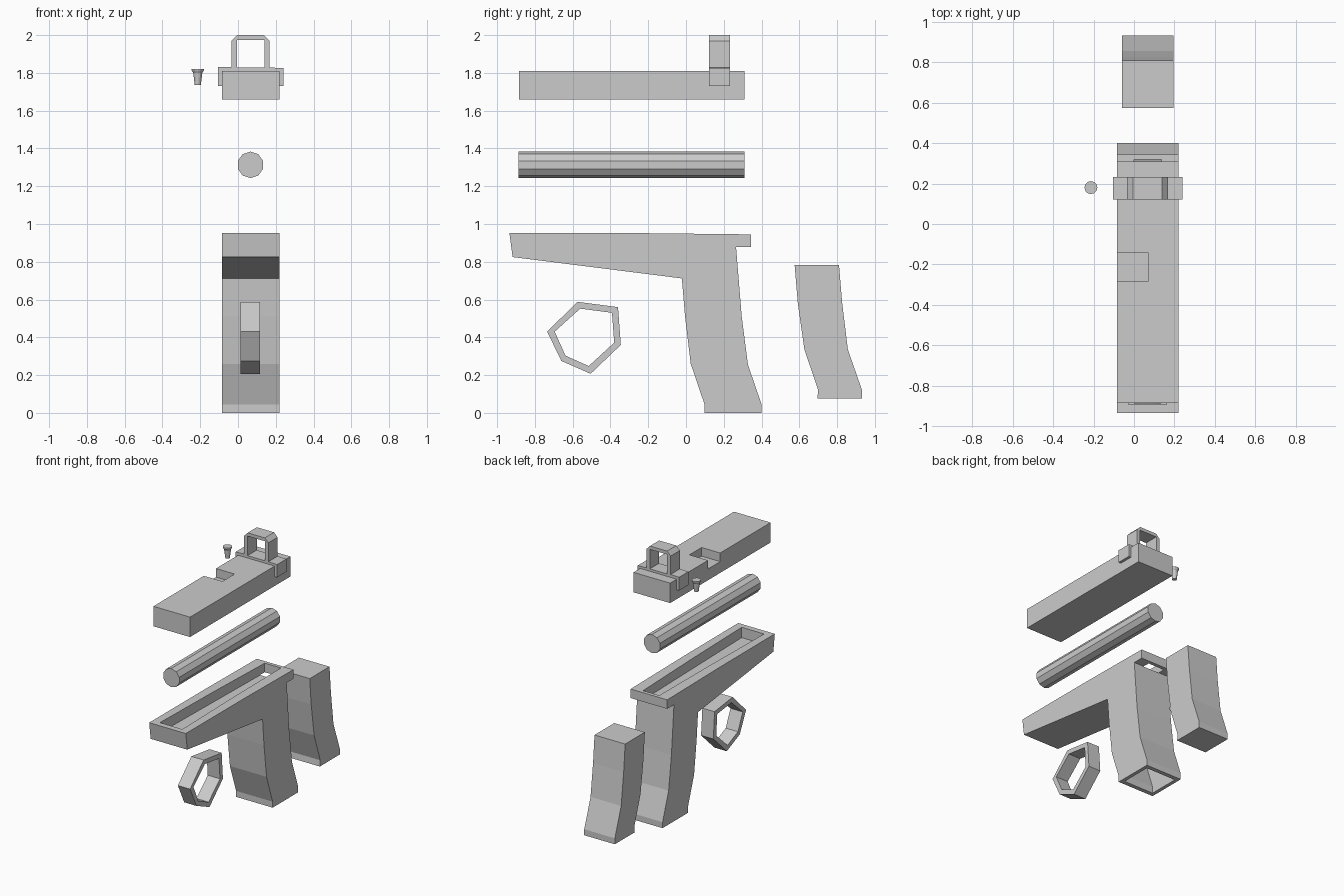
import bpy, bmesh, math
from mathutils import Matrix, Vector

if "Cube" in bpy.data.objects:
    bpy.data.objects.remove(bpy.data.objects["Cube"])


def make_object(name, bm):
    bmesh.ops.recalc_face_normals(bm, faces=bm.faces)
    mesh = bpy.data.meshes.new(name)
    bm.to_mesh(mesh)
    bm.free()
    obj = bpy.data.objects.new(name, mesh)
    bpy.context.collection.objects.link(obj)
    return obj


def loft(name, bottom, top):
    """Solid between two matching outlines of 3D points."""
    bm = bmesh.new()
    a = [bm.verts.new(p) for p in bottom]
    b = [bm.verts.new(p) for p in top]
    n = len(a)
    for i in range(n):
        j = (i + 1) % n
        bm.faces.new((a[i], a[j], b[j], b[i]))
    bm.faces.new(a[::-1])
    bm.faces.new(b)
    return make_object(name, bm)


def side_profile(name, pts, x0, x1):
    return loft(name, [(x0, y, z) for y, z in pts], [(x1, y, z) for y, z in pts])


def box(name, x0, x1, y0, y1, z0, z1):
    return side_profile(name, [(y0, z0), (y1, z0), (y1, z1), (y0, z1)], x0, x1)


def cut(obj, cutter):
    mod = obj.modifiers.new("cut", 'BOOLEAN')
    mod.operation = 'DIFFERENCE'
    mod.solver = 'EXACT'
    mod.object = cutter
    bpy.context.view_layer.objects.active = obj
    bpy.ops.object.modifier_apply(modifier=mod.name)
    bpy.data.objects.remove(cutter)


# Upper slab with a notch in its left edge
upper = box("upper_slab", -0.085, 0.22, -0.885, 0.31, 1.66, 1.81)
cut(upper, box("notch_cutter", -0.2, 0.07, -0.285, -0.14, 1.745, 1.9))

# Saddle bracket with a raised square loop
outline = [(-0.105, 1.73), (-0.105, 1.83), (-0.034, 1.832), (-0.034, 1.97),
           (-0.005, 2.0), (0.138, 2.0), (0.167, 1.97), (0.167, 1.828),
           (0.24, 1.826), (0.24, 1.73), (0.218, 1.73), (0.218, 1.808),
           (-0.083, 1.808), (-0.083, 1.73)]
bracket = loft("saddle_bracket", [(x, 0.122, z) for x, z in outline],
               [(x, 0.232, z) for x, z in outline])
cut(bracket, box("loop_cutter", -0.006, 0.139, 0.0, 0.4, 1.828, 1.975))

# Small screw: head, countersink and tapered shank
bm = bmesh.new()
rings = []
for r, z in [(0.016, 1.735), (0.024, 1.8), (0.032, 1.813), (0.032, 1.821)]:
    rings.append([bm.verts.new((-0.213 + r * math.cos(a), 0.18 + r * math.sin(a), z))
                  for a in (2 * math.pi * i / 12 for i in range(12))])
for lo, hi in zip(rings, rings[1:]):
    for i in range(12):
        j = (i + 1) % 12
        bm.faces.new((lo[i], lo[j], hi[j], hi[i]))
bm.faces.new(rings[0][::-1])
bm.faces.new(rings[-1])
make_object("screw", bm)

# Ten-sided rod, one edge pointing up
ring = [(0.066 + 0.07 * math.sin(a), 1.313 + 0.07 * math.cos(a))
        for a in (math.tau * i / 10 for i in range(10))]
loft("rod", [(x, -0.888, z) for x, z in ring], [(x, 0.31, z) for x, z in ring])

# Lower body with tray on top and hollow handle
body = side_profile("lower_body", [
    (-0.935, 0.953), (-0.918, 0.825), (-0.022, 0.712), (-0.005, 0.51),
    (0.025, 0.26), (0.098, 0.045), (0.098, 0.0), (0.4, 0.0), (0.4, 0.045),
    (0.328, 0.255), (0.295, 0.51), (0.265, 0.877), (0.345, 0.877),
    (0.345, 0.945), (-0.28, 0.952)], -0.085, 0.22)


def tray_outline(z):
    return [(-0.026, -0.892, z), (0.161, -0.892, z), (0.135, 0.318, z), (0.0, 0.318, z)]


cut(body, loft("tray_cutter", tray_outline(0.875), tray_outline(1.1)))
cut(body, side_profile("well_cutter", [
    (0.13, -0.1), (0.13, 0.05), (0.057, 0.265), (0.027, 0.51), (0.012, 0.68),
    (0.248, 0.68), (0.263, 0.51), (0.296, 0.25), (0.368, 0.04), (0.368, -0.1)],
    -0.058, 0.193))

# Insert that fits the hollow handle
side_profile("handle_insert", [
    (0.575, 0.783), (0.81, 0.783), (0.827, 0.58), (0.857, 0.335), (0.932, 0.12),
    (0.932, 0.075), (0.695, 0.075), (0.7, 0.12), (0.627, 0.335), (0.592, 0.58)],
    -0.06, 0.195)

# Six-sided guard ring
guard = side_profile("guard_ring", [
    (-0.575, 0.588), (-0.36, 0.56), (-0.345, 0.36), (-0.505, 0.207),
    (-0.66, 0.275), (-0.735, 0.43)], 0.014, 0.116)
cut(guard, side_profile("guard_cutter", [
    (-0.56, 0.552), (-0.392, 0.53), (-0.38, 0.372), (-0.515, 0.248),
    (-0.638, 0.303), (-0.695, 0.43)], -0.1, 0.3))
